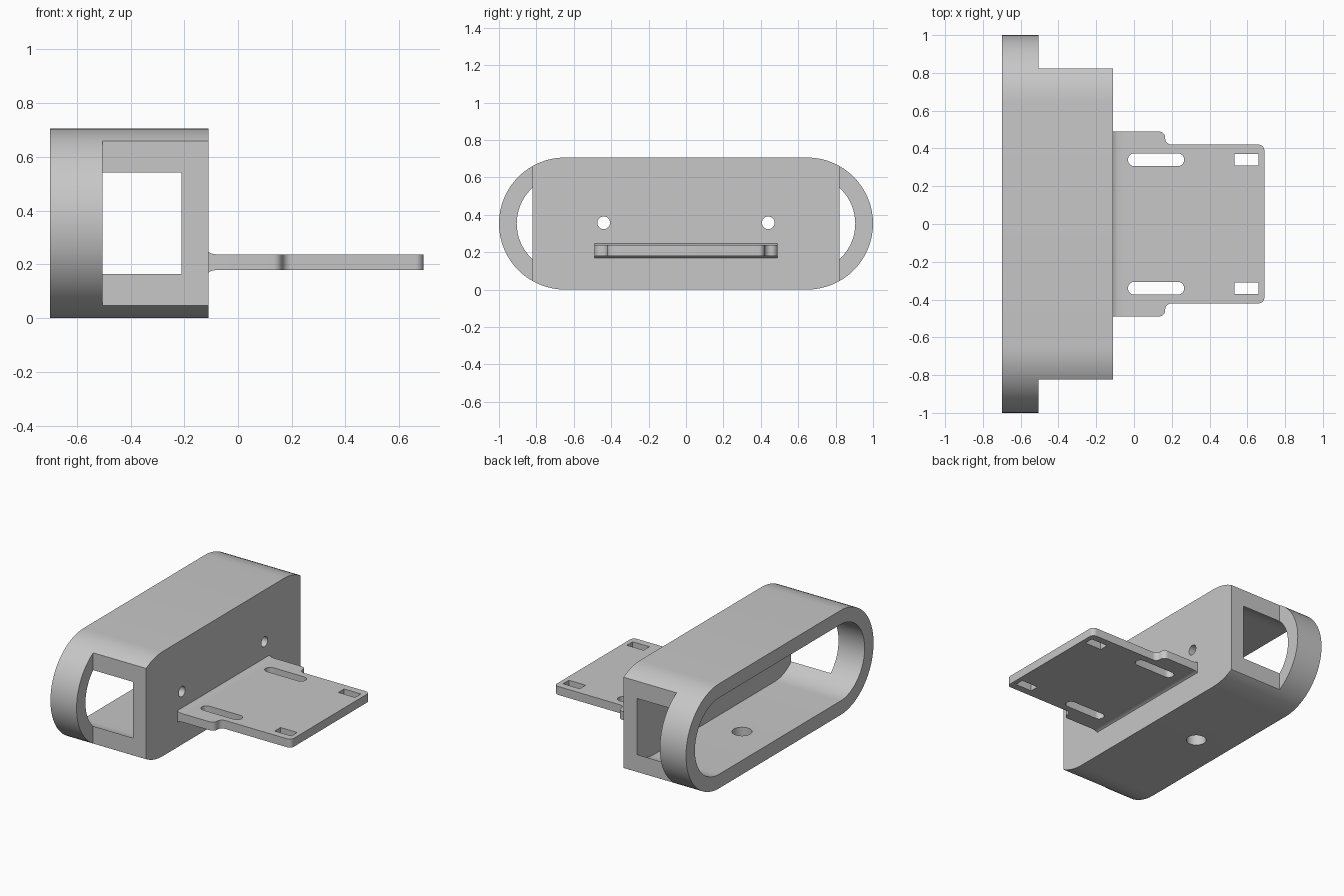
import bpy, bmesh, math
from mathutils import Vector

old = bpy.data.objects.get("Cube")
if old:
    bpy.data.objects.remove(old, do_unlink=True)

grey = bpy.data.materials.new("light grey")
grey.use_nodes = True
colour = (0.57, 0.57, 0.57, 1)
grey.diffuse_color = colour
grey.node_tree.nodes["Principled BSDF"].inputs["Base Color"].default_value = colour


def prism(name, outline, axis, lo, hi):
    """Extrude a 2D outline along x (outline y,z), y (outline x,z) or z (outline x,y)."""
    place = {"x": lambda a, b: (lo, a, b),
             "y": lambda a, b: (a, lo, b),
             "z": lambda a, b: (a, b, lo)}[axis]
    step = Vector([(hi - lo) * (axis == k) for k in "xyz"])
    bm = bmesh.new()
    face = bm.faces.new([bm.verts.new(place(a, b)) for a, b in outline])
    made = bmesh.ops.extrude_face_region(bm, geom=[face])["geom"]
    bmesh.ops.translate(bm, vec=step, verts=[v for v in made if isinstance(v, bmesh.types.BMVert)])
    bmesh.ops.recalc_face_normals(bm, faces=bm.faces)
    mesh = bpy.data.meshes.new(name)
    bm.to_mesh(mesh)
    bm.free()
    mesh.materials.append(grey)
    obj = bpy.data.objects.new(name, mesh)
    bpy.context.collection.objects.link(obj)
    return obj


def rounded(corners, steps=8):
    """Polygon from (a, b, radius) corners, each replaced by a tangent arc."""
    pts = []
    for i, (a, b, r) in enumerate(corners):
        p = Vector((a, b))
        if r == 0:
            pts.append(p)
            continue
        u = (Vector(corners[i - 1][:2]) - p).normalized()
        w = (Vector(corners[(i + 1) % len(corners)][:2]) - p).normalized()
        centre = p + (u + w) * r
        for k in range(steps + 1):
            t = k / steps * math.pi / 2
            pts.append(centre - w * r * math.cos(t) - u * r * math.sin(t))
    return pts


def box(a0, a1, b0, b1):
    return [(a0, b0), (a1, b0), (a1, b1), (a0, b1)]


def capsule(ca, cb, half, r, n=24):
    """Stadium outline, long along the first axis; half = 0 gives a circle."""
    pts = []
    for side in (1, -1):
        for k in range(n + (half > 0)):
            t = math.pi * (k / n - 0.5)
            pts.append((ca + side * (half + r * math.cos(t)), cb + side * r * math.sin(t)))
    return pts


def cut(target, cutters):
    for cutter in cutters:
        mod = target.modifiers.new("cut", "BOOLEAN")
        mod.operation = "DIFFERENCE"
        mod.solver = "EXACT"
        mod.object = cutter
        bpy.context.view_layer.objects.active = target
        bpy.ops.object.modifier_apply(modifier=mod.name)
        bpy.data.objects.remove(cutter, do_unlink=True)


MID, R, HALF = 0.353, 0.353, 0.647
FRONT, END = -0.11, 0.822

# Hollow rounded housing, open at the back
housing = prism("housing", capsule(0, MID, HALF, R, 32), "x", -0.7, FRONT)
tools = [prism("cavity", capsule(0, MID, HALF, 0.258, 32), "x", -0.8, -0.21),
         prism("drain_hole", capsule(-0.46, 0.06, 0, 0.062), "z", -0.1, 0.2)]
for s in (1, -1):
    tools.append(prism("end_notch", box(-0.505, 0.1, -0.1, 0.9), "y", s * END, s * 1.2))
    tools.append(prism("screw_hole", capsule(s * 0.44, 0.357, 0, 0.034, 12), "x", -0.3, 0.1))
cut(housing, tools)

# Mounting tongue with stepped sides
ROOT, LOW, HIGH = -0.06, 0.18, 0.237
side = [(0.165, 0.49, 0.034), (0.165, 0.42, 0.034), (0.69, 0.42, 0.03)]
edge = [(ROOT, 0.49, 0)] + side
outline = rounded(edge + [(x, -y, r) for x, y, r in reversed(edge)])
tongue = prism("mounting_tongue", outline, "z", LOW, HIGH)
tools = []
for s in (1, -1):
    tools.append(prism("long_slot", capsule(0.117, s * 0.34, 0.115, 0.034, 12), "z", 0, 0.4))
    tools.append(prism("square_slot", box(0.533, 0.658, s * 0.34 - 0.031, s * 0.34 + 0.031), "z", 0, 0.4))
cut(tongue, tools)

# Flared root where the tongue meets the housing
flare = [(-0.15, 0.01), (FRONT, 0.01), (-0.1, 0.004), (-0.085, 0.001), (ROOT, 0)]
profile = [(x, HIGH + d) for x, d in flare] + [(x, LOW - d) for x, d in reversed(flare)]
root = prism("tongue_root", profile, "y", -0.49, 0.49)

# Smooth curved walls, sharp edges kept
bpy.ops.object.select_all(action="DESELECT")
for obj in (housing, tongue, root):
    obj.select_set(True)
bpy.context.view_layer.objects.active = housing
bpy.ops.object.shade_smooth_by_angle(angle=math.radians(30))
